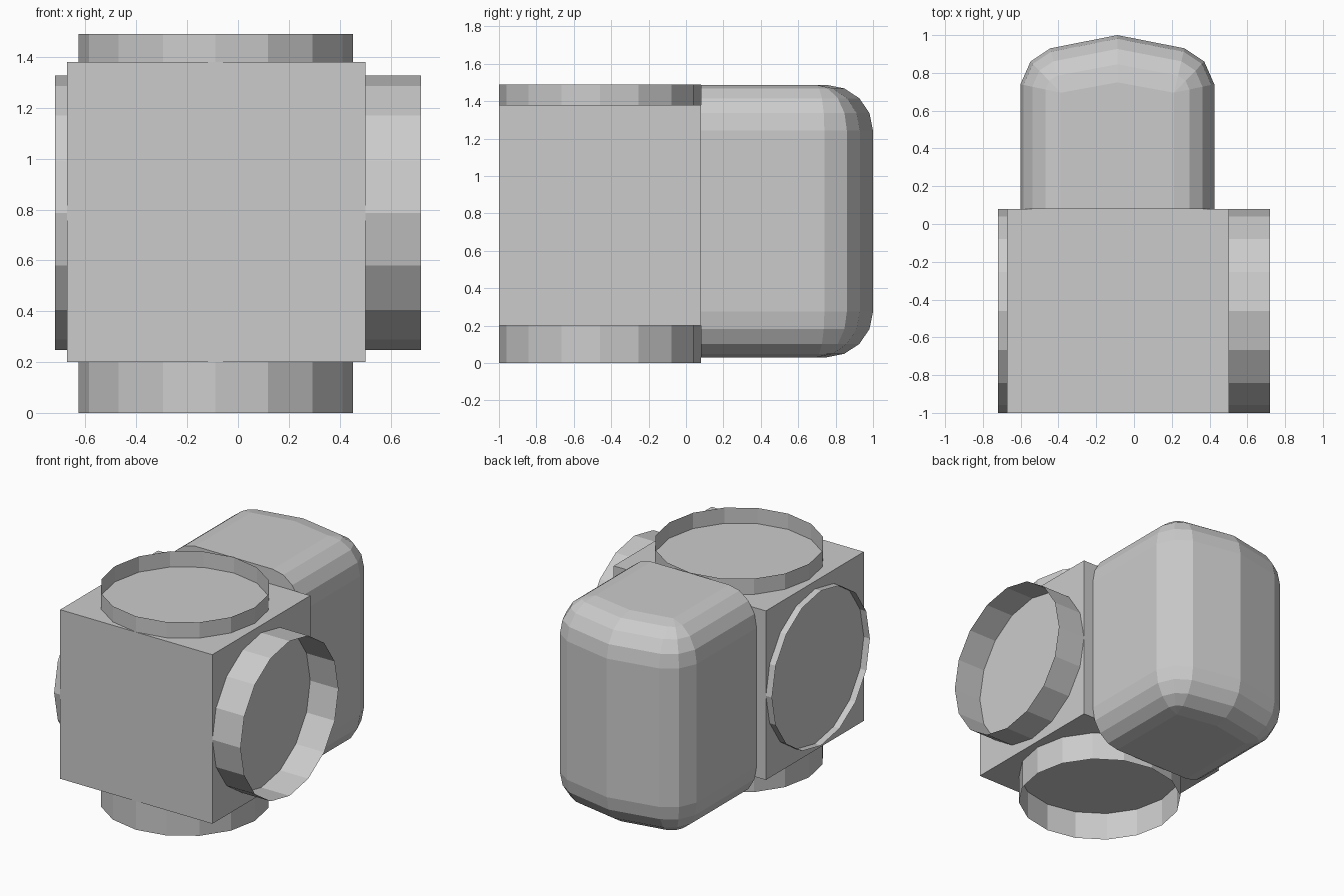
import bpy, bmesh
from math import pi, sin, cos

if "Cube" in bpy.data.objects:
    bpy.data.objects.remove(bpy.data.objects["Cube"])

CX, CY = -0.088, -0.46      # shared axis of the square block


def finish(name, bm):
    bmesh.ops.recalc_face_normals(bm, faces=bm.faces)
    mesh = bpy.data.meshes.new(name)
    bm.to_mesh(mesh)
    bm.free()
    obj = bpy.data.objects.new(name, mesh)
    bpy.context.collection.objects.link(obj)
    return obj


def box(name, lo, hi):
    bpy.ops.mesh.primitive_cube_add(
        size=1, location=[(a + b) / 2 for a, b in zip(lo, hi)])
    obj = bpy.context.object
    obj.name = name
    obj.scale = [b - a for a, b in zip(lo, hi)]


def open_tube(name, location, depth, rotation=(0, 0, 0)):
    bpy.ops.mesh.primitive_cylinder_add(
        vertices=16, radius=0.54, depth=depth, end_fill_type='NOTHING',
        location=location, rotation=rotation)
    bpy.context.object.name = name


# Square junction block
box("junction_block", (-0.673, -1.0, 0.20), (0.502, 0.08, 1.38))

# Open pipes running through the block, vertically and sideways
open_tube("vertical_pipe", (CX, CY, 0.745), 1.49)
open_tube("cross_pipe", (0, CY, 0.787), 1.44, (0, pi / 2, 0))

# Rounded rear housing: plan outline shrinks along a quarter circle at top and bottom
half_outer = [(0.513, 0.08), (0.513, 0.74), (0.46, 0.86), (0.355, 0.93)]
half_inner = [(0.30, 0.08), (0.30, 0.695), (0.30, 0.695), (0.30, 0.695)]


def full_plan(half, tip):
    return half + [(0, tip)] + [(-x, y) for x, y in reversed(half)]


outer, inner = full_plan(half_outer, 1.0), full_plan(half_inner, 0.75)
bottom, top, radius, steps = 0.03, 1.487, 0.245, 4
levels = []
for i in range(steps + 1):
    t = pi / 2 * i / steps
    levels.append((1 - cos(t), top - radius * (1 - sin(t))))
levels = [(f, bottom + top - z) for f, z in reversed(levels)] + levels

bm = bmesh.new()
rings = []
for f, z in levels:
    rings.append([bm.verts.new((CX + ox + (ix - ox) * f, oy + (iy - oy) * f, z))
                  for (ox, oy), (ix, iy) in zip(outer, inner)])
for a, b in zip(rings, rings[1:]):
    for k in range(len(a)):
        n = (k + 1) % len(a)
        bm.faces.new((a[k], a[n], b[n], b[k]))
bm.faces.new(rings[0])
bm.faces.new(rings[-1])
bmesh.ops.remove_doubles(bm, verts=bm.verts, dist=0.0005)
finish("rear_housing", bm)
